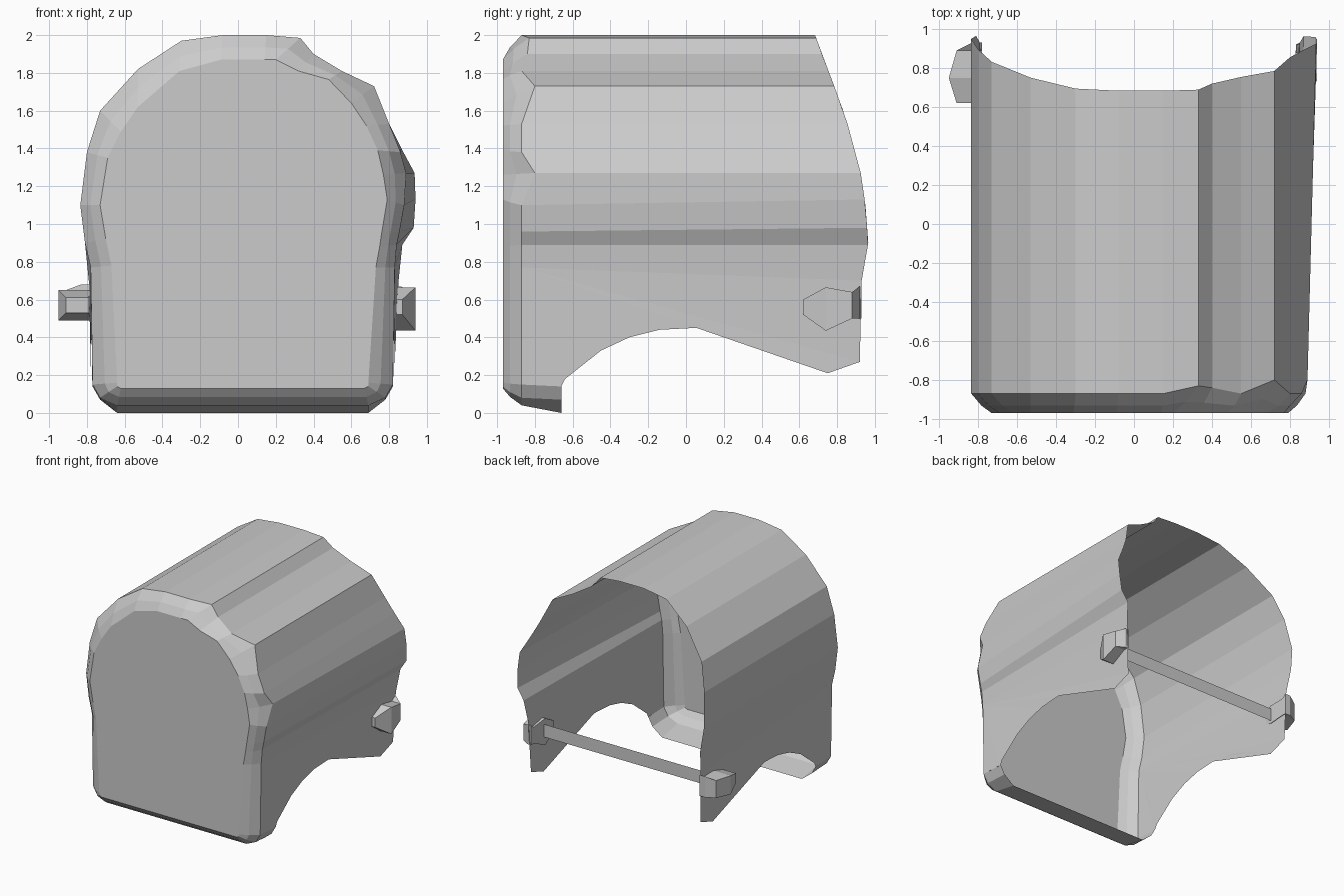
import bpy, bmesh
from mathutils import Vector

if "Cube" in bpy.data.objects:
    bpy.data.objects.remove(bpy.data.objects["Cube"])


def make(name, build):
    bm = bmesh.new()
    build(bm)
    bmesh.ops.remove_doubles(bm, verts=bm.verts, dist=0.0005)
    bmesh.ops.recalc_face_normals(bm, faces=bm.faces)
    mesh = bpy.data.meshes.new(name)
    bm.to_mesh(mesh)
    bm.free()
    obj = bpy.data.objects.new(name, mesh)
    bpy.context.collection.objects.link(obj)
    return obj


# Hood outline, right side over the top to the left side:
# front panel x, z, then shoulder x, z
OUTLINE = [
    (.73, .77, .83, .77), (.75, .88, .84, .89), (.76, .95, .855, .96),
    (.79, 1.13, .88, 1.10), (.77, 1.26, .89, 1.27), (.74, 1.39, .86, 1.38),
    (.68, 1.52, .80, 1.53), (.60, 1.64, .72, 1.73), (.48, 1.765, .55, 1.81),
    (.32, 1.81, .40, 1.90), (.20, 1.87, .33, 1.985), (.14, 1.87, .15, 2.0),
    (-.09, 1.87, -.08, 2.0), (-.31, 1.81, -.30, 1.97), (-.53, 1.62, -.53, 1.82),
    (-.62, 1.49, -.73, 1.60), (-.69, 1.35, -.80, 1.38), (-.73, 1.10, -.835, 1.10),
    (-.70, .92, -.81, .90), (-.67, .78, -.78, .77)]
# Lower left corner round to the lower right corner
BASE = [(-.64, .16, -.77, .15), (-.64, .14, -.73, .08), (-.62, .13, -.64, .04),
        (.67, .13, .69, .04), (.69, .14, .78, .08), (.69, .16, .82, .15)]
# Places where the rear rim flares away from the shoulder
REAR = {0: (.85, .70), 1: (.87, .89), 2: (.93, .98), 3: (.94, 1.13),
        4: (.935, 1.27), 5: (.865, 1.40), 19: (-.79, .70)}
SHOULDER_Y = {4: -.80, 7: -.80, 9: -.84, 10: -.83}
RIM = [(0, .92), (.27, .92), (.70, .93), (.90, .965), (1.1, .95), (1.27, .925),
       (1.55, .85), (1.73, .785), (1.9, .72), (2.01, .68)]
# Wheel-arch cut on each side, y and z from front to rear
ARCH = [(-.66, .14), (-.64, .18), (-.45, .33), (-.30, .40), (-.14, .44), (.05, .45),
        (.28, .42), (.52, .33), (.75, .21), (.92, .27)]


def rim_y(z):
    for (z0, y0), (z1, y1) in zip(RIM, RIM[1:]):
        if z <= z1:
            return y0 + (y1 - y0) * (z - z0) / (z1 - z0)
    return RIM[-1][1]


def hood(bm):
    rows = OUTLINE + BASE
    n, m = len(rows), len(OUTLINE)
    inner, middle, outer = [], [], []
    for i, (a, b, c, d) in enumerate(rows):
        p = Vector((a, -.97, b))
        q = Vector((c, SHOULDER_Y.get(i, -.87), d))
        mid = (p + q) / 2
        mid.y -= .012
        inner.append(bm.verts.new(p))
        middle.append(bm.verts.new(mid))
        outer.append(bm.verts.new(q))
    # front panel and its faceted bevel
    bm.faces.new(inner)
    for r, s in ((inner, middle), (middle, outer)):
        for i in range(n):
            j = (i + 1) % n
            bm.faces.new((r[i], r[j], s[j], s[i]))
    # long vault running to the rear rim
    rear = []
    for i in range(m):
        x, z = REAR.get(i, OUTLINE[i][2:])
        rear.append(bm.verts.new((x, rim_y(z), z)))
    for i in range(m - 1):
        bm.faces.new((outer[i], outer[i + 1], rear[i + 1], rear[i]))
    # sides fanned down to the wheel arches
    for top, back, corner, x0, x1 in ((outer[0], rear[0], outer[n - 1], .82, .83),
                                      (outer[m - 1], rear[m - 1], outer[m], -.77, -.78)):
        low = [bm.verts.new((x0 + (x1 - x0) * (y + .87) / 1.8, y, z)) for y, z in ARCH]
        chain = [corner] + low + [back]
        for p, q in zip(chain, chain[1:]):
            bm.faces.new((top, p, q))
    # narrow floor strip under the front panel
    tail = []
    for a, b, c, d in BASE:
        tail.append(bm.verts.new((c, -.66, 0 if d < .05 else d - .01)))
    for i in range(len(BASE) - 1):
        bm.faces.new((outer[m + i], outer[m + i + 1], tail[i + 1], tail[i]))


make("hood_shell", hood)


# Flat tie strip across the open rear
def strip(bm):
    bm.faces.new([bm.verts.new((x, .755, z)) for x, z in
                  ((-.79, .51), (.83, .51), (.83, .62), (-.79, .62))])


make("rear_tie_strip", strip)


# Faceted lugs: sections of y, inside x, outside x, bottom z, top z
def lug(sections):
    def build(bm):
        rings = [[bm.verts.new((x, y, z)) for x, z in
                  ((xi, z0), (xo, z0), (xo, z1), (xi, z1))]
                 for y, xi, xo, z0, z1 in sections]
        for r, s in zip(rings, rings[1:]):
            for i in range(4):
                j = (i + 1) % 4
                bm.faces.new((r[i], r[j], s[j], s[i]))
        bm.faces.new(rings[0])
        bm.faces.new(rings[-1])
    return build


make("right_lug", lug([(.62, .82, .87, .52, .60), (.74, .82, .94, .435, .665),
                       (.88, .83, .93, .50, .64), (.92, .83, .86, .50, .67)]))
make("left_lug", lug([(.62, -.79, -.91, .53, .61), (.75, -.78, -.95, .49, .65),
                      (.89, -.78, -.91, .50, .65), (.93, -.78, -.83, .50, .68)]))
